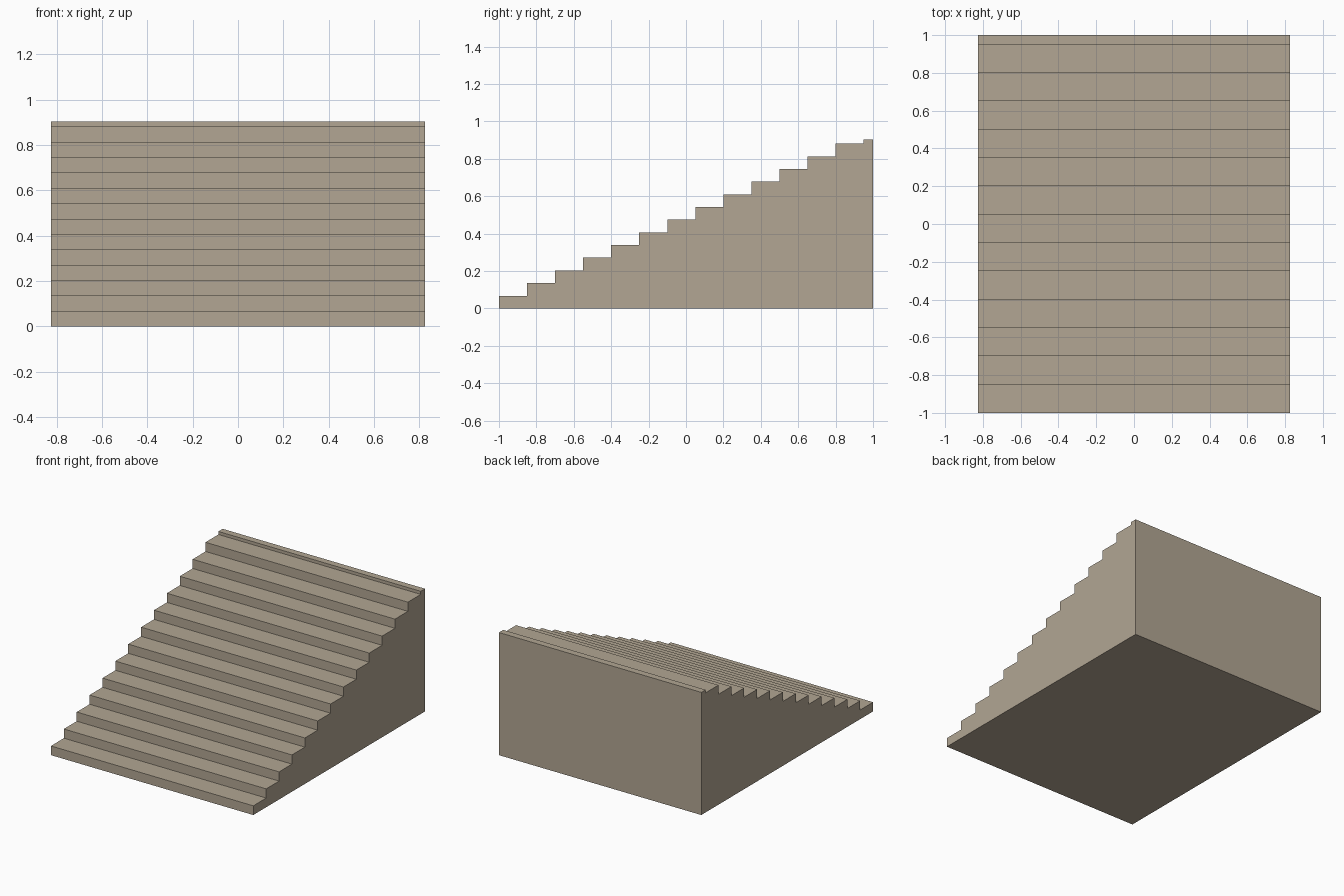
import bpy
import bmesh

cube = bpy.data.objects.get("Cube")
if cube:
    bpy.data.objects.remove(cube, do_unlink=True)

WIDTH = 1.65
STEPS = 13
TREAD = 0.15
RISE = 0.0678
TOP = 0.904

# Stone colour
stone = bpy.data.materials.new("warm_stone")
stone.use_nodes = True
colour = (0.445, 0.381, 0.292, 1)
stone.diffuse_color = colour
bsdf = stone.node_tree.nodes["Principled BSDF"]
bsdf.inputs["Base Color"].default_value = colour
bsdf.inputs["Roughness"].default_value = 0.9

# Side profile: risers and treads, then the narrow top landing and back wall
profile = [(-1, 0)]
for i in range(STEPS):
    height = (i + 1) * RISE
    profile += [(-1 + i * TREAD, height), (-1 + (i + 1) * TREAD, height)]
profile += [(-1 + STEPS * TREAD, TOP), (1, TOP), (1, 0)]

# Solid staircase: extrude the profile across the width
bm = bmesh.new()
side = bm.faces.new([bm.verts.new((-WIDTH / 2, y, z)) for y, z in profile])
extruded = bmesh.ops.extrude_face_region(bm, geom=[side], use_keep_orig=True)
moved = [v for v in extruded["geom"] if isinstance(v, bmesh.types.BMVert)]
bmesh.ops.translate(bm, verts=moved, vec=(WIDTH, 0, 0))
bmesh.ops.recalc_face_normals(bm, faces=bm.faces)

mesh = bpy.data.meshes.new("staircase")
bm.to_mesh(mesh)
bm.free()
mesh.materials.append(stone)
staircase = bpy.data.objects.new("staircase", mesh)
bpy.context.collection.objects.link(staircase)
